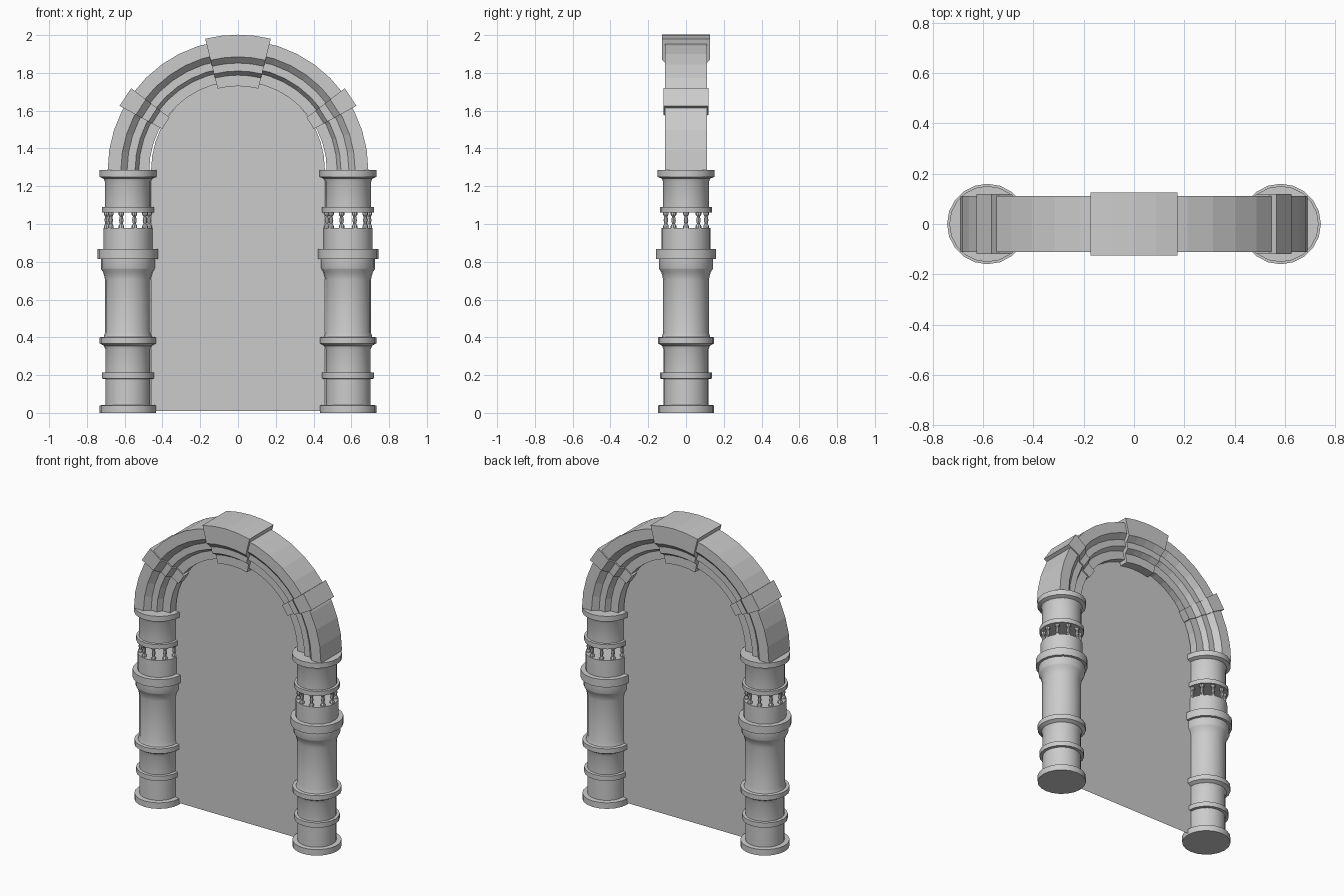
import bpy, bmesh
from math import sin, cos, pi, radians

if "Cube" in bpy.data.objects:
    bpy.data.objects.remove(bpy.data.objects["Cube"])

SPRING = 1.285   # height where the arch starts
COL_X = 0.583    # column centre


def make_object(name, bm, smooth=False):
    bmesh.ops.recalc_face_normals(bm, faces=bm.faces)
    me = bpy.data.meshes.new(name)
    bm.to_mesh(me)
    bm.free()
    ob = bpy.data.objects.new(name, me)
    bpy.context.collection.objects.link(ob)
    if smooth:
        bpy.ops.object.select_all(action='DESELECT')
        ob.select_set(True)
        bpy.context.view_layer.objects.active = ob
        bpy.ops.object.shade_smooth_by_angle(angle=radians(30))
    return ob


def lathe(bm, profile, sides, cx=0, cy=0):
    """Capped turned solid from (radius, z) points."""
    rings = [[bm.verts.new((cx + r * cos(2 * pi * i / sides),
                            cy + r * sin(2 * pi * i / sides), z))
              for i in range(sides)] for r, z in profile]
    for a, b in zip(rings, rings[1:]):
        for i in range(sides):
            j = (i + 1) % sides
            bm.faces.new((a[i], a[j], b[j], b[i]))
    bm.faces.new(rings[0][::-1])
    bm.faces.new(rings[-1])


def arc_sweep(name, half, start, end, steps):
    """Sweep a (radius, depth) half profile, mirrored front to back, round the arch."""
    profile = [(r, -y) for r, y in half] + [(r, y) for r, y in reversed(half)]
    bm = bmesh.new()
    n = len(profile)
    rings = []
    for k in range(steps + 1):
        a = radians(start + (end - start) * k / steps)
        rings.append([bm.verts.new((r * cos(a), y, SPRING + r * sin(a)))
                      for r, y in profile])
    for p, q in zip(rings, rings[1:]):
        for i in range(n):
            j = (i + 1) % n
            bm.faces.new((p[i], p[j], q[j], q[i]))
    bm.faces.new(rings[0])
    bm.faces.new(rings[-1])
    return make_object(name, bm)


# Column turned profiles, below and above the open gallery
lower = [(.149, 0), (.149, .04), (.119, .042), (.119, .18), (.138, .181),
         (.138, .213), (.119, .214), (.119, .335), (.126, .355), (.149, .368),
         (.149, .4), (.128, .402), (.121, .425), (.121, .705), (.124, .72),
         (.131, .745), (.141, .76), (.143, .765), (.143, .814), (.16, .815),
         (.16, .867), (.13, .868), (.13, .98)]
upper = [(.138, 1.06), (.138, 1.09), (.122, 1.091), (.122, 1.225),
         (.128, 1.24), (.151, 1.25), (.151, 1.285)]
baluster = [(.015, .975), (.015, .99), (.008, 1.0), (.012, 1.02),
            (.008, 1.04), (.015, 1.05), (.015, 1.065)]

for side, s in (("left", -1), ("right", 1)):
    for part, prof in (("lower_column", lower), ("upper_column", upper)):
        bm = bmesh.new()
        lathe(bm, prof, 20, s * COL_X)
        make_object(f"{side}_{part}", bm, True)
    # Ring of small balusters
    bm = bmesh.new()
    for k in range(10):
        a = 2 * pi * k / 10
        lathe(bm, baluster, 8, s * (COL_X + .112 * cos(a)), .112 * sin(a))
    make_object(f"{side}_balusters", bm, True)

# Stepped arch moulding, side blocks and keystone
arch = [(.69, .111), (.62, .111), (.587, .078), (.545, .078), (.525, .045), (.47, .045)]
block = [(.713, .119), (.615, .119), (.58, .086), (.54, .086), (.518, .053), (.457, .053)]
key = [(.717, .126), (.6, .126), (.567, .092), (.525, .092), (.503, .06), (.445, .06)]
arc_sweep("arch_moulding", arch, 0, 180, 20)
arc_sweep("right_block", block, 28.5, 37.5, 1)
arc_sweep("left_block", block, 142.5, 151.5, 1)
arc_sweep("keystone", key, 76, 104, 4)

# Thin panel filling the doorway
bm = bmesh.new()
pts = [(-.46, .01), (.46, .01)]
pts += [(.46 * cos(pi * k / 20), SPRING + .48 * sin(pi * k / 20)) for k in range(21)]
bm.faces.new([bm.verts.new((x, 0, z)) for x, z in pts])
make_object("door_panel", bm)
